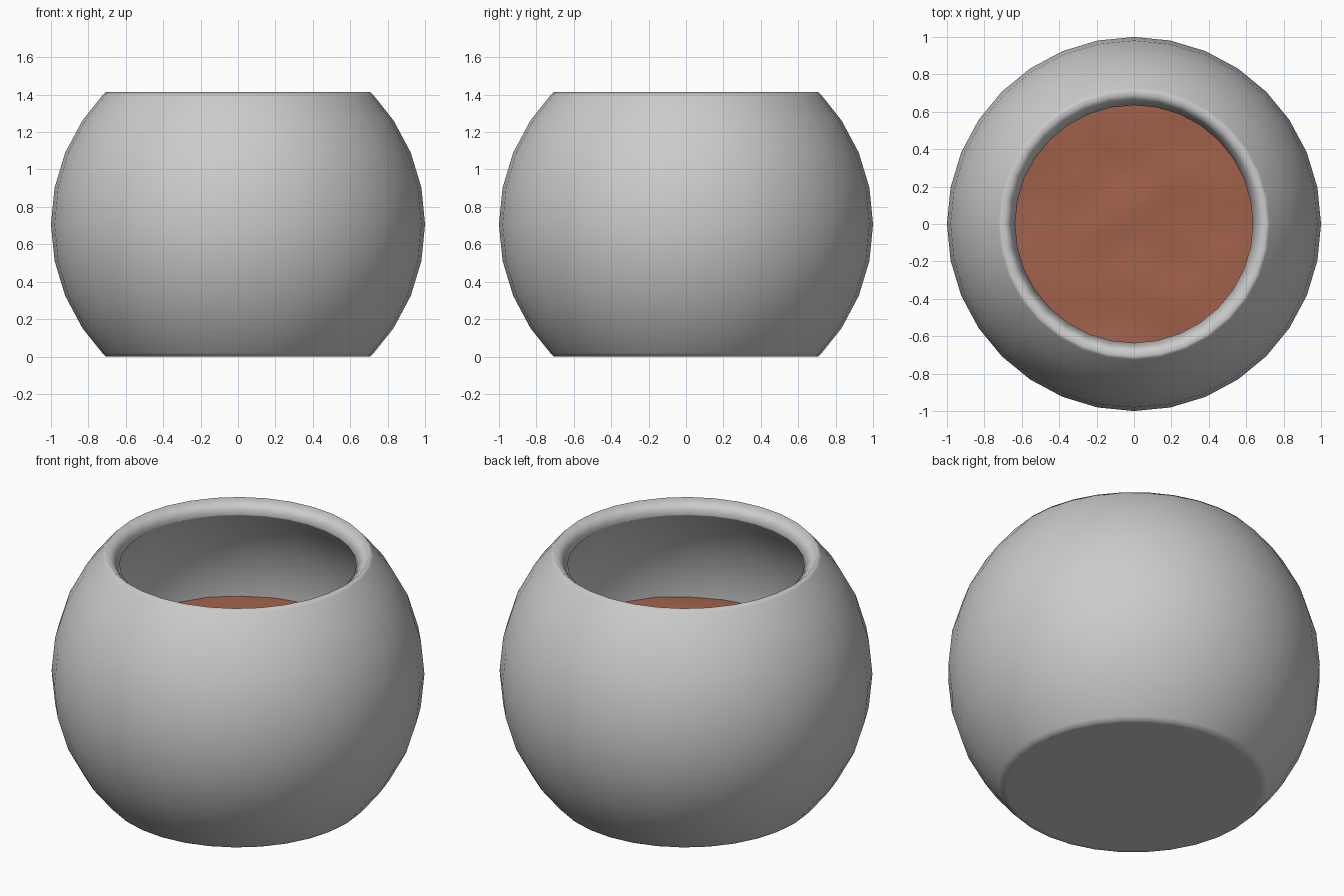
import bpy, bmesh, math
from mathutils import noise, Vector

if "Cube" in bpy.data.objects:
    bpy.data.objects.remove(bpy.data.objects["Cube"])

SEGS = 32
CENTRE = math.sin(math.radians(45))   # height of the sphere centre


def ring(bm, r, z):
    return [bm.verts.new((r * math.cos(2 * math.pi * i / SEGS),
                          r * math.sin(2 * math.pi * i / SEGS), z)) for i in range(SEGS)]


def bridge(bm, a, b):
    for i in range(SEGS):
        j = (i + 1) % SEGS
        bm.faces.new((a[i], a[j], b[j], b[i]))


def finish(bm, name):
    bmesh.ops.recalc_face_normals(bm, faces=bm.faces)
    for f in bm.faces:
        f.smooth = True
    mesh = bpy.data.meshes.new(name)
    bm.to_mesh(mesh)
    bm.free()
    ob = bpy.data.objects.new(name, mesh)
    bpy.context.collection.objects.link(ob)
    return ob


# Pot: sphere cut flat above and below, closed base, support loops at both edges
bm = bmesh.new()
angles = [-45, -43.5] + [11.25 * k for k in range(-3, 4)] + [43.5, 45]
rings = [ring(bm, math.cos(math.radians(a)), CENTRE + math.sin(math.radians(a))) for a in angles]
for a, b in zip(rings, rings[1:]):
    bridge(bm, a, b)
inner = ring(bm, 0.68, 0)
bridge(bm, inner, rings[0])
bm.faces.new(inner[::-1])
bmesh.ops.recalc_face_normals(bm, faces=bm.faces)
# the open shell must face outwards before it is thickened inwards
if next(f for f in bm.faces if len(f.verts) == SEGS).normal.z > 0:
    bmesh.ops.reverse_faces(bm, faces=bm.faces)
pot = finish(bm, "pot")
wall = pot.modifiers.new("wall", 'SOLIDIFY')
wall.thickness = 0.1
wall.offset = -1

# Soil: bumpy disc reaching the inner wall
bm = bmesh.new()
loops = [ring(bm, 0.9 * k / 12, 0.73) for k in range(1, 13)]
for a, b in zip(loops, loops[1:]):
    bridge(bm, a, b)
mid = bm.verts.new((0, 0, 0.73))
for i in range(SEGS):
    bm.faces.new((mid, loops[0][i], loops[0][(i + 1) % SEGS]))
for v in bm.verts:
    v.co.z += 0.025 * noise.noise(Vector((v.co.x * 4, v.co.y * 4, 3.3)))
bmesh.ops.recalc_face_normals(bm, faces=bm.faces)
if mid.normal.z < 0:
    bmesh.ops.reverse_faces(bm, faces=bm.faces)
soil = finish(bm, "soil")
mat = bpy.data.materials.new("soil_brown")
mat.diffuse_color = (0.36, 0.12, 0.07, 1)
mat.use_nodes = True
mat.node_tree.nodes["Principled BSDF"].inputs["Base Color"].default_value = mat.diffuse_color
soil.data.materials.append(mat)
